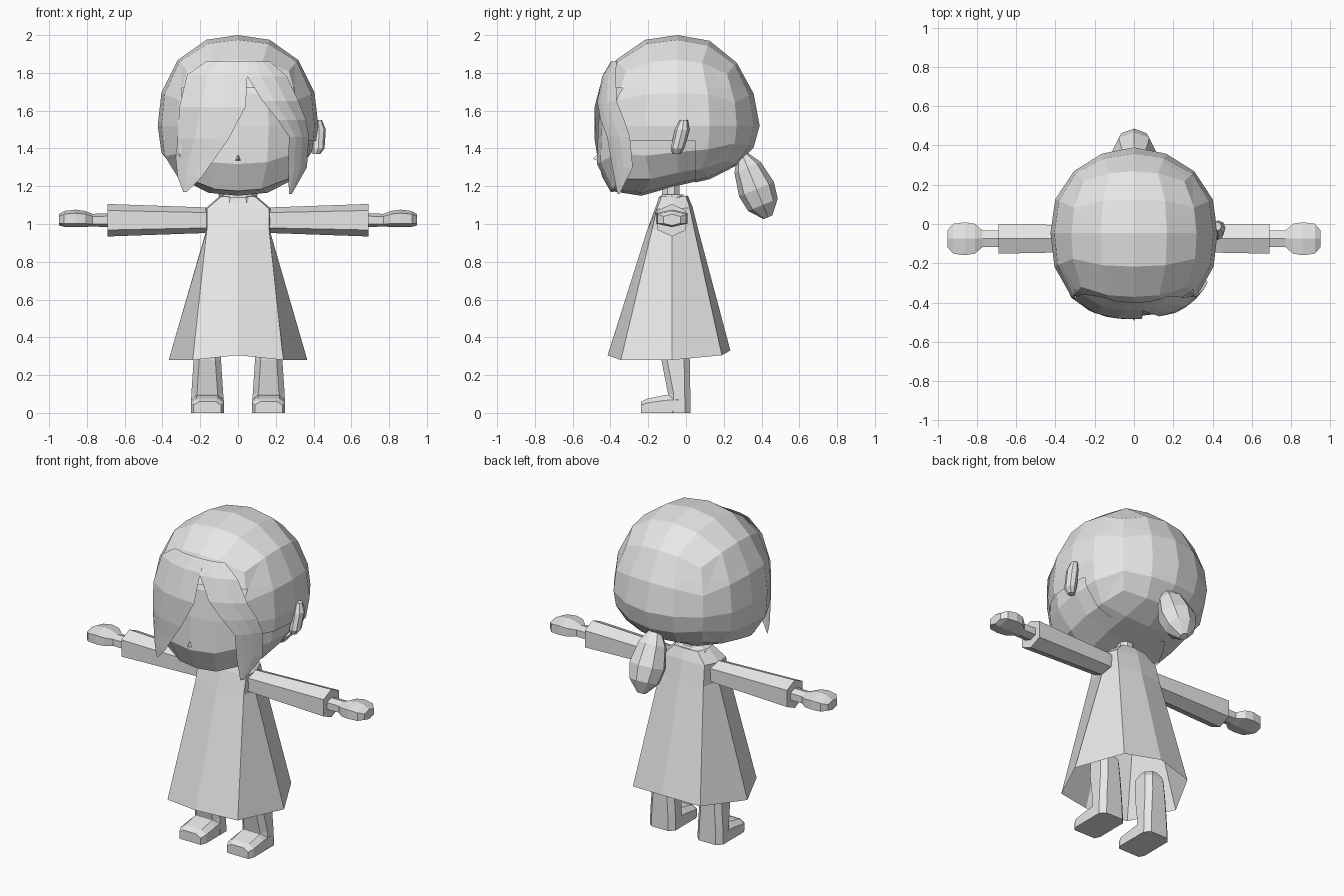
import bpy, bmesh, math
from mathutils import Vector

if "Cube" in bpy.data.objects:
    bpy.data.objects.remove(bpy.data.objects["Cube"])

grey = bpy.data.materials.new("light_grey")
grey.diffuse_color = (0.8, 0.8, 0.8, 1)
grey.use_nodes = True
grey.node_tree.nodes["Principled BSDF"].inputs["Base Color"].default_value = grey.diffuse_color


def finish(name, bm, recalc=True):
    if recalc:
        bmesh.ops.recalc_face_normals(bm, faces=bm.faces)
    me = bpy.data.meshes.new(name)
    bm.to_mesh(me)
    bm.free()
    me.materials.append(grey)
    ob = bpy.data.objects.new(name, me)
    bpy.context.collection.objects.link(ob)
    return ob


def loft(name, rings, cap0=True, cap1=True, closed=True):
    """Skin a list of equal-length point rings."""
    bm = bmesh.new()
    vs = [[bm.verts.new(p) for p in r] for r in rings]
    n = len(rings[0])
    for a, b in zip(vs, vs[1:]):
        for i in range(n if closed else n - 1):
            j = (i + 1) % n
            bm.faces.new((a[i], a[j], b[j], b[i]))
    if closed and cap0:
        bm.faces.new(vs[0])
    if closed and cap1:
        bm.faces.new(vs[-1])
    return finish(name, bm, closed)


# Head and hair share one spherified cube form
P, RX, RY, RZ, CY, CZ = 2.4, 0.425, 0.435, 0.42, -0.045, 1.58


def head_form(sx, sy, sz):
    bm = bmesh.new()
    bmesh.ops.create_cube(bm, size=2)
    bmesh.ops.subdivide_edges(bm, edges=bm.edges[:], cuts=3, use_grid_fill=True)
    for v in bm.verts:
        d = Vector([math.tan(c * math.pi / 4) for c in v.co])
        p = P - 0.4 * max(0, d.normalized().y)      # rounder at the back
        d /= sum(abs(c) ** p for c in d) ** (1 / p)
        t, front = max(0, -d.z), max(0, -d.y)
        x, y, z = d.x * RX * sx, CY + d.y * RY * sy, CZ + d.z * RZ * sz
        y -= 0.07 * t * front                       # fuller cheeks
        z += 0.15 * (y + 0.3) * t                   # jaw rises to the back
        z -= 0.1 * t * front                        # chin
        z -= 0.06 * (1 - d.z * d.z)                 # widest below the middle
        v.co = (x, y, z)
    return bm


finish("head", head_form(0.965, 0.965, 0.99))

hair = head_form(1, 1, 1)
for co, no in (((0, 0, 1.72), (0, 0, 1)), ((0, 0, 1.44), (0, 0, 1)),
               ((0, 0, 1.24), (0, 0, 1)), ((0, 0.05, 0), (0, 1, 0)),
               ((0.3, 0, 0), (1, 0, 0)), ((-0.3, 0, 0), (1, 0, 0))):
    bmesh.ops.bisect_plane(hair, geom=hair.verts[:] + hair.edges[:] + hair.faces[:],
                           plane_co=co, plane_no=no)
bmesh.ops.recalc_face_normals(hair, faces=hair.faces)


def is_open(c):
    face = abs(c.x) < 0.3 and c.y < -0.2 and c.z < 1.72
    side = c.x > 0 and c.y < 0.05 and c.z < 1.44
    under = c.y < 0.05 and c.z < 1.24
    return face or side or under


bmesh.ops.delete(hair, geom=[f for f in hair.faces if is_open(f.calc_center_median())],
                 context='FACES')
finish("hair_shell", hair, False)


# Fringe sheets follow the front of the head, rows are (z, left x, right x)
def fringe(name, rows, lean):
    rings = []
    for z, a, b in rows:
        ring = []
        for i in range(4):
            x = a + (b - a) * i / 3
            k = 1 - abs(x / RX) ** P - abs((max(z, 1.42) - 1.53) / 0.47) ** P
            y = CY - 0.008 - RY * max(k, 0) ** (1 / P)
            ring.append((x, y + lean * max(0, 1.45 - z), z))
        rings.append(ring)
    return loft(name, rings[::-1], closed=False)


fringe("fringe_left", [(1.86, -.17, .05), (1.79, -.27, .05), (1.62, -.31, .04),
                       (1.45, -.32, -.05), (1.35, -.33, -.12), (1.25, -.32, -.19),
                       (1.17, -.29, -.27)], 0.05)
fringe("fringe_right", [(1.86, .05, .17), (1.78, .05, .26), (1.65, .13, .32),
                        (1.55, .21, .36), (1.46, .27, .375), (1.3, .265, .365),
                        (1.16, .27, .285)], 0.17)

# Nose
bm = bmesh.new()
n = [bm.verts.new(p) for p in ((-.04, -.43, 1.32), (.04, -.43, 1.32),
                               (0, -.43, 1.41), (0, -.492, 1.345))]
for f in ((0, 1, 3), (1, 2, 3), (2, 0, 3), (0, 2, 1)):
    bm.faces.new([n[i] for i in f])
finish("nose", bm)


def ellipse(c, u, v, n, turn=0.0):
    c, u, v = Vector(c), Vector(u), Vector(v)
    return [c + u * math.cos(turn + math.tau * i / n) + v * math.sin(turn + math.tau * i / n)
            for i in range(n)]


# Hair clip on one side
loft("hair_clip", [ellipse((x, y, z), (r, 0, 0), (0, r * 1.1, 0), 8)
                   for x, y, z, r in ((.415, -.05, 1.37, .02), (.425, -.045, 1.40, .033),
                                      (.43, -.02, 1.50, .035), (.425, -.012, 1.55, .02))])

# Ponytail, lofted along a slanted axis
start, end = Vector((0, .285, 1.36)), Vector((0, .42, 1.03))
axis = (end - start).normalized()
side = Vector((0, -axis.z, axis.y))
loft("ponytail", [ellipse(start.lerp(end, t) + side * 0.015, (rx, 0, 0), side * ry, 8)
                  for t, rx, ry in ((0, .04, .03), (.2, .085, .075), (.55, .11, .10),
                                    (.8, .09, .085), (1, .025, .025))])

# Neck and collar
loft("neck", [ellipse((0, -.08, z), (.05, 0, 0), (0, .05, 0), 8, math.pi / 8)
              for z in (1.08, 1.24)])
loft("collar", [ellipse((0, -.07, z), (r, 0, 0), (0, r * .75, 0), 8, math.pi / 8)
                for z, r in ((1.11, .12), (1.14, .11), (1.155, .08))])


# Dress, eight panels with a wavy hem
def dress_ring(zf, zc, zs, zb, yf, yc, yb, ybc, xc, xs, xb):
    right = [(xc, yc, zc), (xs, -.075, zs), (xb, ybc, (zs + zb) / 2)]
    left = [(-x, y, z) for x, y, z in right[::-1]]
    return [(0, yf, zf)] + right + [(0, yb, zb)] + left


loft("dress", [
    dress_ring(.305, .28, .28, .33, -.415, -.345, .235, .19, .24, .367, .23),
    dress_ring(.97, .97, .96, .97, -.205, -.18, .065, .045, .165, .17, .15),
    dress_ring(1.08, 1.08, 1.08, 1.09, -.165, -.155, .035, .02, .165, .175, .14),
    dress_ring(1.145, 1.145, 1.145, 1.15, -.14, -.13, .01, 0, .09, .10, .08)],
    cap0=False)


# Limbs, mirrored by sign
def sleeve_ring(s, x, h, w, zc=1.02):
    pts = ((-w, -h * .6), (0, -h), (w, -h * .6), (w, h * .6), (0, h), (-w, h * .6))
    return [(s * x, -.075 + y, zc + z) for y, z in pts]


def leg_ring(x0, x1, y0, y1, z, s, c=.03):
    pts = ((x0 + c, y0), (x1 - c, y0), (x1, y0 + c), (x1, y1 - c),
           (x1 - c, y1), (x0 + c, y1), (x0, y1 - c), (x0, y0 + c))
    return [(s * x, y, z) for x, y in pts]


for s, tag in ((1, "right"), (-1, "left")):
    loft("sleeve_" + tag, [sleeve_ring(s, .10, .06, .06), sleeve_ring(s, .18, .068, .066),
                           sleeve_ring(s, .69, .086, .076), sleeve_ring(s, .69, .055, .055)])
    loft("hand_" + tag, [sleeve_ring(s, x, h, w, z) for x, h, w, z in (
        (.65, .036, .042, 1.02), (.77, .034, .042, 1.02), (.81, .042, .076, 1.027),
        (.86, .046, .084, 1.03), (.92, .042, .076, 1.027), (.948, .03, .045, 1.022))])
    loft("leg_" + tag, [leg_ring(.075, .25, -.10, .025, 0, s),
                        leg_ring(.078, .247, -.095, .023, .10, s),
                        leg_ring(.09, .235, -.13, .02, .28, s),
                        leg_ring(.095, .23, -.135, .012, .38, s),
                        leg_ring(.115, .21, -.11, -.01, .42, s)])
    # Shoe: cross-sections running from heel to toe
    loft("foot_" + tag, [[(s * x, y, z) for x, z in (
        (a, 0), (b, 0), (b, h * .7), (b - .03, h), (a + .03, h), (a, h * .7))]
        for y, a, b, h in ((-.03, .078, .248, .10), (-.11, .075, .25, .095),
                           (-.205, .075, .25, .075), (-.237, .09, .235, .06))])
